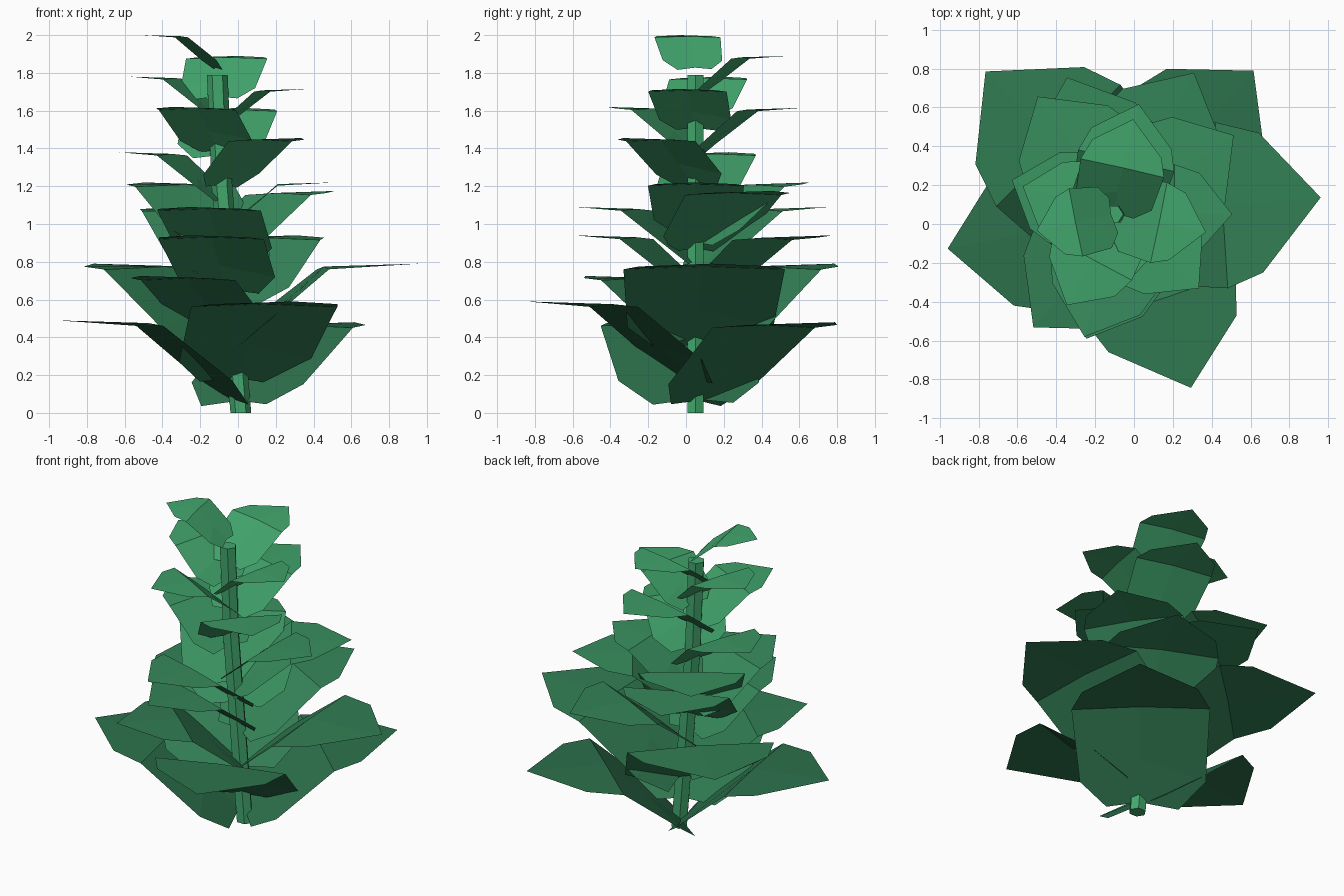
import bpy, math
from mathutils import Vector

if "Cube" in bpy.data.objects:
    bpy.data.objects.remove(bpy.data.objects["Cube"])

def stem_x(z):
    pts = [(0, .015), (.6, -.035), (1.2, -.085), (1.8, -.11)]
    for (z0, x0), (z1, x1) in zip(pts, pts[1:]):
        if z <= z1:
            return x0 + (x1 - x0) * (z - z0) / (z1 - z0)
    return pts[-1][1]

def material(name, t):
    low, high = (.025, .16, .07), (.055, .39, .155)
    m = bpy.data.materials.new(name)
    m.diffuse_color = tuple(a + (b - a) * t for a, b in zip(low, high)) + (1,)
    m.use_nodes = True
    m.node_tree.nodes["Principled BSDF"].inputs["Base Color"].default_value = m.diffuse_color
    return m

def add_object(name, verts, faces, mat):
    me = bpy.data.meshes.new(name)
    me.from_pydata(verts, [], faces)
    me.materials.append(mat)
    ob = bpy.data.objects.new(name, me)
    bpy.context.collection.objects.link(ob)
    return ob

# Hexagonal leaning stem
verts, faces, N = [], [], 6
levels = (0, .6, 1.2, 1.79)
for z in levels:
    for i in range(N):
        a = math.tau * i / N
        verts.append((stem_x(z) + .055 * math.cos(a), .05 + .05 * math.sin(a), z))
for k in range(len(levels) - 1):
    for i in range(N):
        j = (i + 1) % N
        faces.append((k*N + i, k*N + j, k*N + N + j, k*N + N + i))
faces += [tuple(reversed(range(N))), tuple(range(len(verts) - N, len(verts)))]
add_object("stem", verts, faces, material("stem_green", 1))

# Leaf outlines: (along, width, height below tip) for lobe, corner, fold, shoulder
LEFT = [(-.02, .55, -.46), (.10, .94, -.33), (.49, 1, -.03), (.71, .83, -.015)]
RIGHT = [(.0, .48, -.45), (.12, .86, -.34), (.48, .98, -.03), (.67, .83, -.015)]

def leaf(name, angle, length, tip_z):
    a = math.radians(angle)
    d, s = Vector((math.cos(a), math.sin(a), 0)), Vector((-math.sin(a), math.cos(a), 0))
    origin = Vector((stem_x(tip_z - .25 * length), .05, tip_z))
    w = .01 + .425 * length
    P = lambda u, v, h: origin + d * u * length + s * v * w + Vector((0, 0, h * length))
    # midrib points, then both sides
    v = [P(.02, 0, -.43), P(.24, 0, -.24), P(.49, 0, -.015), P(1, 0, 0)]
    for side, outline in ((1, LEFT), (-1, RIGHT)):
        v += [P(u, side * b, h) for u, b, h in outline]
    f = []
    for o, step in ((4, -1), (8, 1)):
        for k in range(3):
            f.append((k, k + 1, o + k + 1, o + k)[::-step])
    add_object(name, v, f, material(name + "_green", min(1, max(0, (tip_z - .45) / 1.45))))

# Leaves up the stem: direction, length, tip height
LEAVES = [
    (50, .965, .48), (190.5, .97, .49), (289, .945, .59),
    (5, .995, .79), (135, 1.04, .79), (230, .76, .725),
    (253, .67, .94), (64, .81, .94),
    (253, .66, 1.09), (112, .76, 1.09),
    (35, .71, 1.175), (125, .74, 1.22), (0, .58, 1.22),
    (162, .57, 1.38), (-42, .57, 1.455),
    (242, .53, 1.62), (78, .58, 1.615),
    (-11, .48, 1.715), (163, .49, 1.78),
    (78, .50, 1.89), (192, .40, 2.0),
]
# side points must follow the same rows as the midrib, so the tip rows join fold to shoulder
for i, (ang, ln, z) in enumerate(LEAVES):
    leaf("leaf_%02d" % (i + 1), ang, ln, z)
